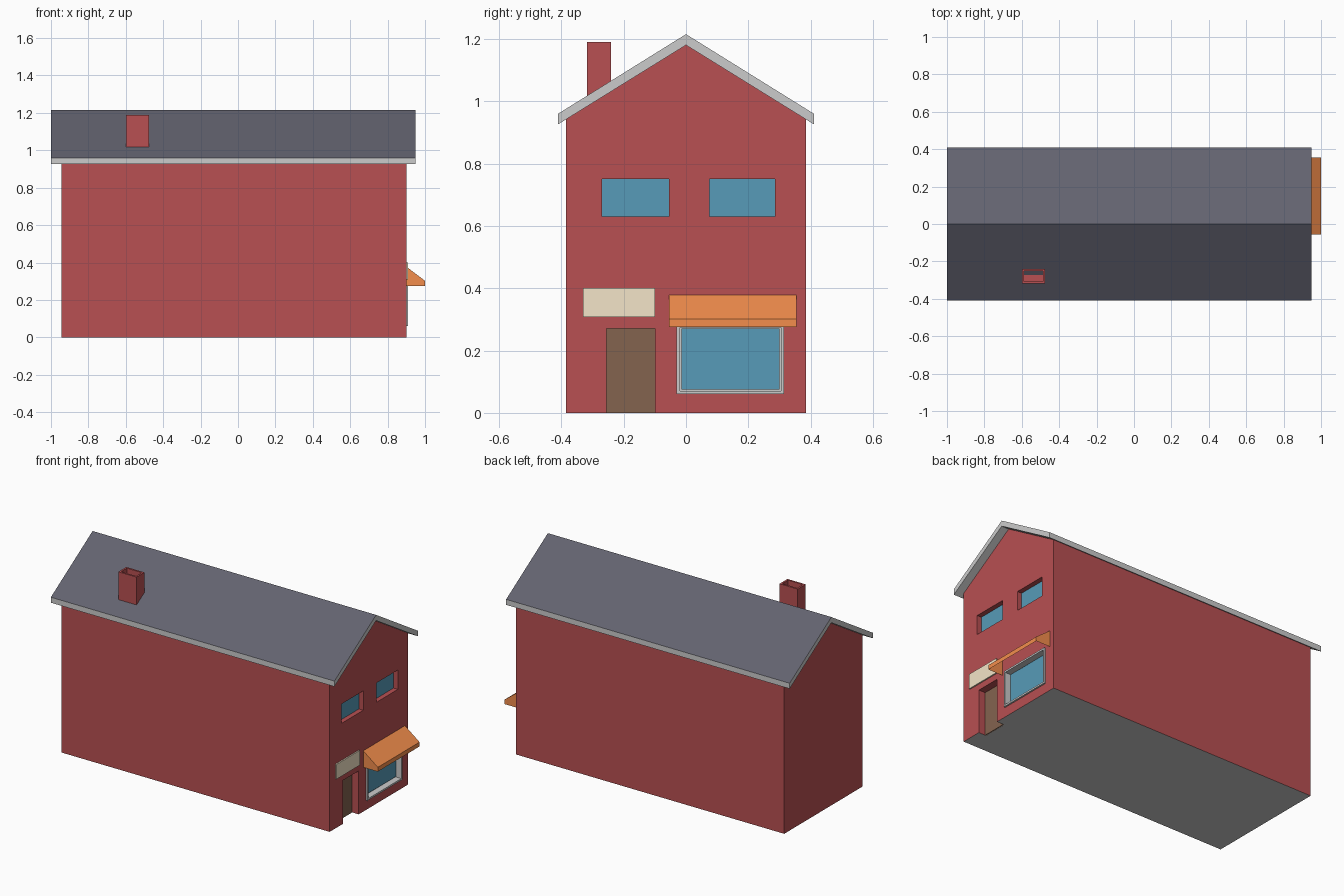
import bpy, bmesh
from mathutils import Vector

if "Cube" in bpy.data.objects:
    bpy.data.objects.remove(bpy.data.objects["Cube"])


def material(name, rgb):
    m = bpy.data.materials.new(name)
    m.diffuse_color = (*rgb, 1)
    m.use_nodes = True
    m.node_tree.nodes["Principled BSDF"].inputs["Base Color"].default_value = m.diffuse_color
    return m


BRICK = material("brick", (0.48, 0.08, 0.085))
SLATE = material("slate", (0.125, 0.125, 0.16))
GREY = material("pale_grey", (0.8, 0.8, 0.8))
GLASS = material("glass", (0.095, 0.33, 0.48))
WOOD = material("wood", (0.23, 0.125, 0.078))
CREAM = material("cream", (0.9, 0.78, 0.58))
CANVAS = material("canvas", (0.9, 0.27, 0.073))


def finish(name, bm, mats):
    bmesh.ops.recalc_face_normals(bm, faces=bm.faces)
    mesh = bpy.data.meshes.new(name)
    bm.to_mesh(mesh)
    bm.free()
    for m in mats:
        mesh.materials.append(m)
    ob = bpy.data.objects.new(name, mesh)
    bpy.context.collection.objects.link(ob)
    return ob


def add_box(bm, x, y, z):
    vs = bmesh.ops.create_cube(bm, size=1)["verts"]
    for v in vs:
        v.co = Vector([(r[0] + r[1]) / 2 + c * (r[1] - r[0]) for r, c in zip((x, y, z), v.co)])


def box(name, x, y, z, mat):
    bm = bmesh.new()
    add_box(bm, x, y, z)
    return finish(name, bm, [mat])


def prism(points, offset):
    """Extrude a flat polygon of 3D points by an offset."""
    bm = bmesh.new()
    face = bm.faces.new([bm.verts.new(p) for p in points])
    ext = bmesh.ops.extrude_face_region(bm, geom=[face], use_keep_orig=True)["geom"]
    bmesh.ops.translate(bm, vec=offset, verts=[g for g in ext if isinstance(g, bmesh.types.BMVert)])
    bmesh.ops.recalc_face_normals(bm, faces=bm.faces)
    return bm


def hollow_box(name, x, y, z, direction, rim, depth, mat):
    """Box with one face inset and pushed inward."""
    bm = bmesh.new()
    add_box(bm, x, y, z)
    bmesh.ops.recalc_face_normals(bm, faces=bm.faces)
    d = Vector(direction)
    face = max(bm.faces, key=lambda f: f.normal.dot(d))
    bmesh.ops.inset_region(bm, faces=[face], thickness=rim)
    rim_verts = list(face.verts)
    ext = bmesh.ops.extrude_discrete_faces(bm, faces=[face])["faces"][0]
    bmesh.ops.translate(bm, vec=-d * depth, verts=ext.verts[:])
    bmesh.ops.remove_doubles(bm, verts=bm.verts, dist=1e-5)
    return finish(name, bm, [mat])


X0, X1 = -0.945, 0.90
WINDOWS = [((-0.27, -0.055), (0.63, 0.75)), ((0.075, 0.285), (0.63, 0.75))]
DOOR = ((-0.255, -0.10), (0, 0.27))

# Gabled brick body with a grey underside
bm = prism([(X0, y, z) for y, z in
            [(-0.385, 0), (0.385, 0), (0.385, 0.945), (0, 1.185), (-0.385, 0.945)]],
           (X1 - X0, 0, 0))
for f in bm.faces:
    f.material_index = int(f.normal.z < -0.9)
body = finish("walls", bm, [BRICK, GREY])

# Cut the window, door and shop window recesses
bm = bmesh.new()
for y, z in WINDOWS:
    add_box(bm, (X1 - 0.035, 1.1), y, z)
add_box(bm, (X1 - 0.05, 1.1), DOOR[0], (-0.1, DOOR[1][1]))
add_box(bm, (X1 - 0.035, 1.1), (-0.025, 0.31), (0.065, 0.28))
cutter = finish("recess_cutter", bm, [BRICK])
cutter.hide_render = True
mod = body.modifiers.new("recesses", "BOOLEAN")
mod.operation = "DIFFERENCE"
mod.solver = "EXACT"
mod.object = cutter
bpy.context.view_layer.objects.active = body
bpy.ops.object.modifier_apply(modifier=mod.name)
bpy.data.objects.remove(cutter)

# Upper windows and door panel
for i, (y, z) in enumerate(WINDOWS):
    box(f"upper_window_{i + 1}", (X1 - 0.04, X1 - 0.03), y, z, GLASS)
box("door", (X1 - 0.055, X1 - 0.045), *DOOR, WOOD)

# Shop window: frame with sunken glass
hollow_box("shop_window_frame", (0.865, 0.91), (-0.03, 0.315), (0.06, 0.285),
           (1, 0, 0), 0.015, 0.04, GREY)
box("shop_window_glass", (0.868, 0.875), (-0.015, 0.30), (0.075, 0.27), GLASS)

# Sign board
box("sign_board", (0.89, 0.908), (-0.33, -0.10), (0.308, 0.40), CREAM)

# Awning, open at the back and underneath
bm = prism([(x, -0.055, z) for x, z in
            [(0.90, 0.275), (1.0, 0.275), (1.0, 0.302), (0.90, 0.378)]], (0, 0.41, 0))
bmesh.ops.delete(bm, geom=[f for f in bm.faces if f.normal.z < -0.9 or f.normal.x < -0.9],
                 context="FACES")
finish("awning", bm, [CANVAS])

# Roof: slate top, grey edges and underside
bm = prism([(-1.0, y, z) for y, z in
            [(-0.41, 0.926), (0, 1.18), (0.41, 0.926), (0.41, 0.96), (0, 1.215), (-0.41, 0.96)]],
           (1.95, 0, 0))
for f in bm.faces:
    f.material_index = int(f.normal.z > 0.5)
finish("roof", bm, [GREY, SLATE])

# Chimney with an open top
hollow_box("chimney", (-0.60, -0.475), (-0.318, -0.24), (0.97, 1.19),
           (0, 0, 1), 0.016, 0.145, BRICK)
